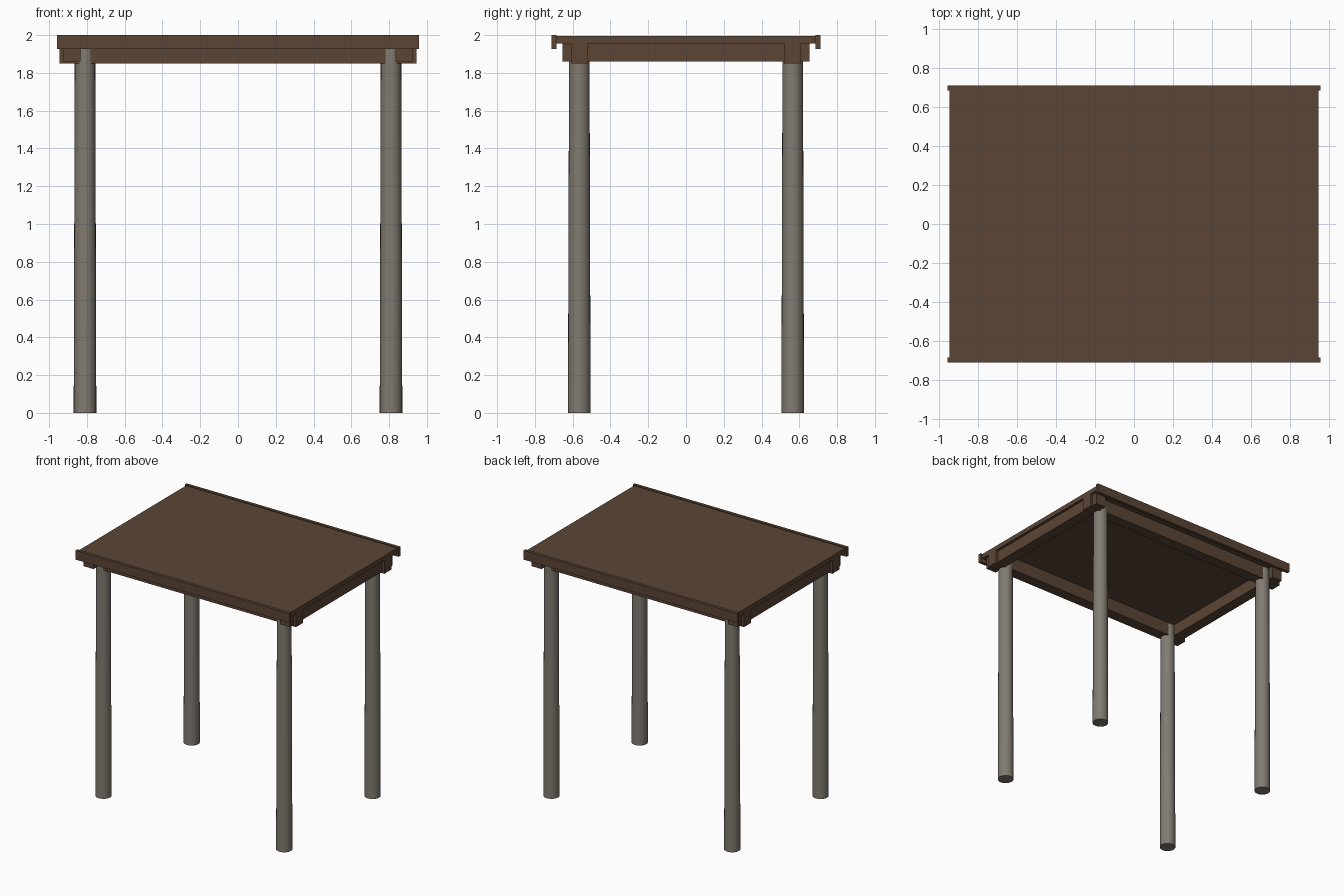
import bpy, math

if "Cube" in bpy.data.objects:
    bpy.data.objects.remove(bpy.data.objects["Cube"])


def material(name, rgb):
    m = bpy.data.materials.new(name)
    m.diffuse_color = (*rgb, 1)
    m.use_nodes = True
    m.node_tree.nodes["Principled BSDF"].inputs["Base Color"].default_value = m.diffuse_color
    return m


wood = material("dark brown wood", (0.105, 0.060, 0.036))
stone = material("weathered grey", (0.22, 0.20, 0.165))


def box(name, x0, x1, y0, y1, z0, z1, mat):
    bpy.ops.mesh.primitive_cube_add(size=1, location=((x0 + x1) / 2, (y0 + y1) / 2, (z0 + z1) / 2))
    o = bpy.context.object
    o.name = name
    o.scale = (x1 - x0, y1 - y0, z1 - z0)
    bpy.ops.object.transform_apply(location=False, rotation=False, scale=True)
    o.data.materials.append(mat)


# flat roof board
box("top_board", -0.946, 0.946, -0.686, 0.686, 1.956, 1.994, wood)

for s, side in ((-1, "front"), (1, "back")):
    # raised edge board along the long side
    box(side + "_edge_board", -0.957, 0.957, *sorted((s * 0.686, s * 0.711)), 1.926, 2.0, wood)
    # long beam resting on the legs
    box(side + "_beam", -0.946, 0.946, *sorted((s * 0.52, s * 0.61)), 1.849, 1.957, wood)

for s, side in ((-1, "left"), (1, "right")):
    # cross beam just outside the legs
    box(side + "_cross_beam", *sorted((s * 0.835, s * 0.925)), -0.655, 0.655, 1.86, 1.957, wood)
    # tapered round legs, poking slightly out of the long beams
    for t, end in ((-1, "front"), (1, "back")):
        bpy.ops.mesh.primitive_cone_add(vertices=24, radius1=0.06, radius2=0.054, depth=1.95,
                                        location=(s * 0.81, t * 0.565, 0.975))
        o = bpy.context.object
        o.name = f"{end}_{side}_leg"
        o.data.materials.append(stone)
        bpy.ops.object.shade_smooth_by_angle(angle=math.radians(40))
